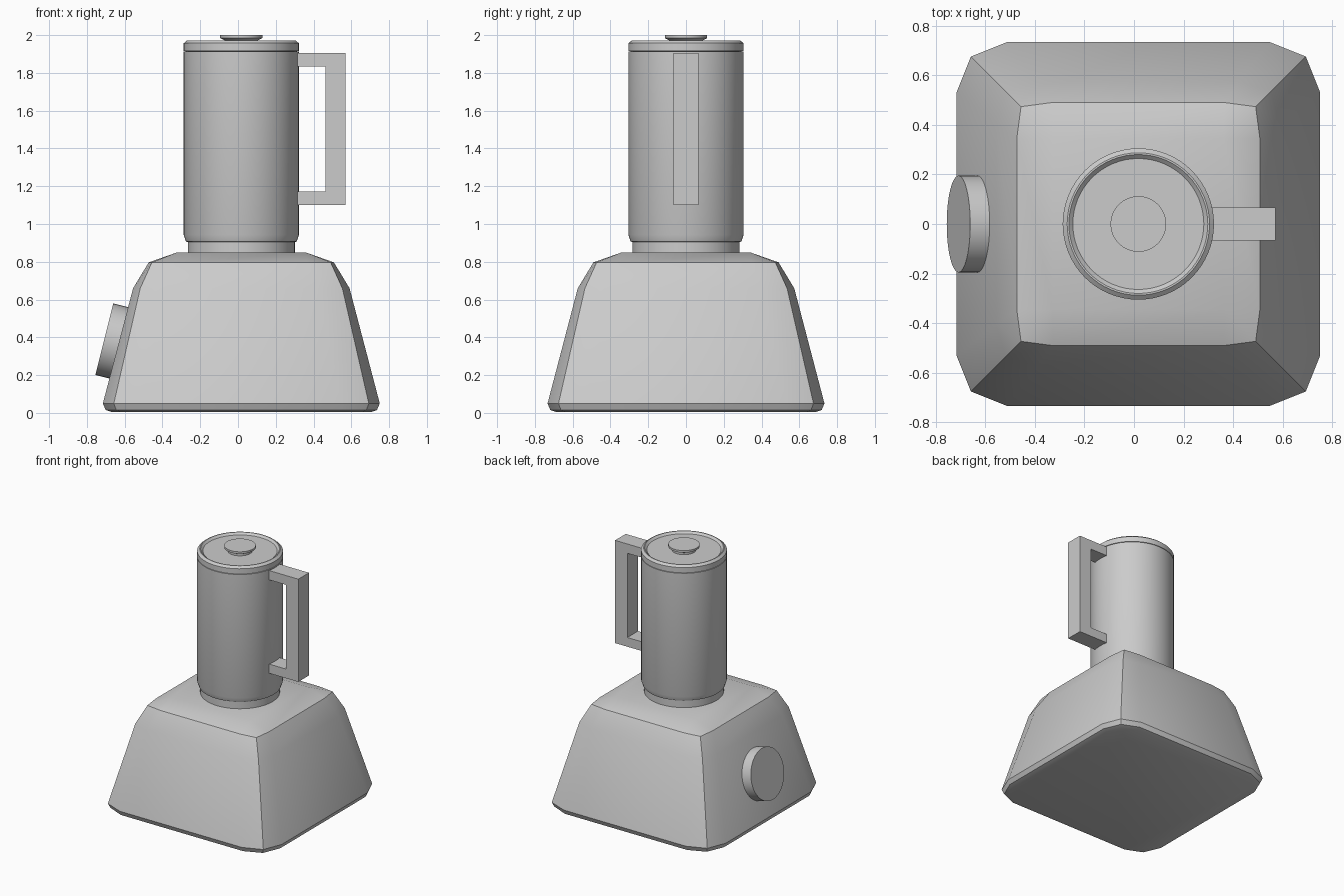
import bpy, bmesh, math
from mathutils import Vector

if "Cube" in bpy.data.objects:
    bpy.data.objects.remove(bpy.data.objects["Cube"])

CX = 0.0175  # shared axis of base and jug


def finish(name, bm, smooth=True, angle=30):
    bmesh.ops.remove_doubles(bm, verts=bm.verts, dist=1e-4)
    bmesh.ops.recalc_face_normals(bm, faces=bm.faces)
    me = bpy.data.meshes.new(name)
    bm.to_mesh(me)
    bm.free()
    ob = bpy.data.objects.new(name, me)
    bpy.context.collection.objects.link(ob)
    if smooth:
        bpy.ops.object.select_all(action='DESELECT')
        ob.select_set(True)
        bpy.context.view_layer.objects.active = ob
        bpy.ops.object.shade_smooth_by_angle(angle=math.radians(angle))
    return ob


def loft(name, rings, angle=30):
    """Skin a stack of equal-length point rings and cap both ends."""
    bm = bmesh.new()
    vs = [[bm.verts.new(p) for p in ring] for ring in rings]
    n = len(rings[0])
    for a, b in zip(vs, vs[1:]):
        for i in range(n):
            j = (i + 1) % n
            bm.faces.new((a[i], a[j], b[j], b[i]))
    bm.faces.new(vs[0][::-1])
    bm.faces.new(vs[-1])
    return finish(name, bm, angle=angle)


def lathe(name, profile, seg=64):
    rings = [[(CX + r * math.cos(2 * math.pi * i / seg),
               r * math.sin(2 * math.pi * i / seg), z) for i in range(seg)]
             for r, z in profile]
    return loft(name, rings)


def square_ring(half, flat, corner, z):
    """Rounded square: each corner has three points."""
    quarter = [(half, flat), (corner, corner), (flat, half)]
    ring = []
    for _ in range(4):
        ring += [(CX + x, y, z) for x, y in quarter]
        quarter = [(-y, x) for x, y in quarter]
    return ring


# motor base
loft("motor_base", [square_ring(*r) for r in (
    (0.685, 0.525, 0.635, 0.004),
    (0.718, 0.53, 0.662, 0.015),
    (0.733, 0.53, 0.675, 0.05),
    (0.573, 0.405, 0.535, 0.66),
    (0.490, 0.345, 0.473, 0.797),
    (0.345, 0.345, 0.345, 0.848))], angle=35)

# collar, jug, lid and lid knob
lathe("collar", [(0.283, 0.80), (0.283, 0.92)])
lathe("jug", [(0.285, 0.905), (0.293, 0.907), (0.305, 0.943), (0.305, 1.912), (0.28, 1.912)])
lathe("lid", [(0.29, 1.914), (0.305, 1.916), (0.305, 1.957), (0.287, 1.972),
              (0.280, 1.972), (0.264, 1.957)])
lathe("lid_knob", [(0.088, 1.95), (0.088, 1.972), (0.112, 1.984), (0.112, 2.0)])

# handle: U profile extruded across y
bm = bmesh.new()
outline = [(0.29, 1.10), (0.57, 1.10), (0.57, 1.906), (0.29, 1.906),
           (0.29, 1.833), (0.463, 1.833), (0.463, 1.172), (0.29, 1.172)]
face = bm.faces.new([bm.verts.new((x, -0.066, z)) for x, z in outline])
ext = bmesh.ops.extrude_face_region(bm, geom=[face])
bmesh.ops.translate(bm, vec=(0, 0.132, 0),
                    verts=[v for v in ext["geom"] if isinstance(v, bmesh.types.BMVert)])
finish("handle", bm, smooth=False)

# control dial, square to the sloping left side
bm = bmesh.new()
bmesh.ops.create_cone(bm, cap_ends=True, segments=48, radius1=0.195, radius2=0.195, depth=0.12)
axis = Vector((-0.97, 0, 0.243)).normalized()
rot = axis.to_track_quat('Z', 'Y').to_matrix()
bmesh.ops.rotate(bm, cent=(0, 0, 0), matrix=rot, verts=bm.verts)
bmesh.ops.translate(bm, vec=Vector((-0.7075, 0, 0.39)) - axis * 0.06, verts=bm.verts)
finish("control_dial", bm)
